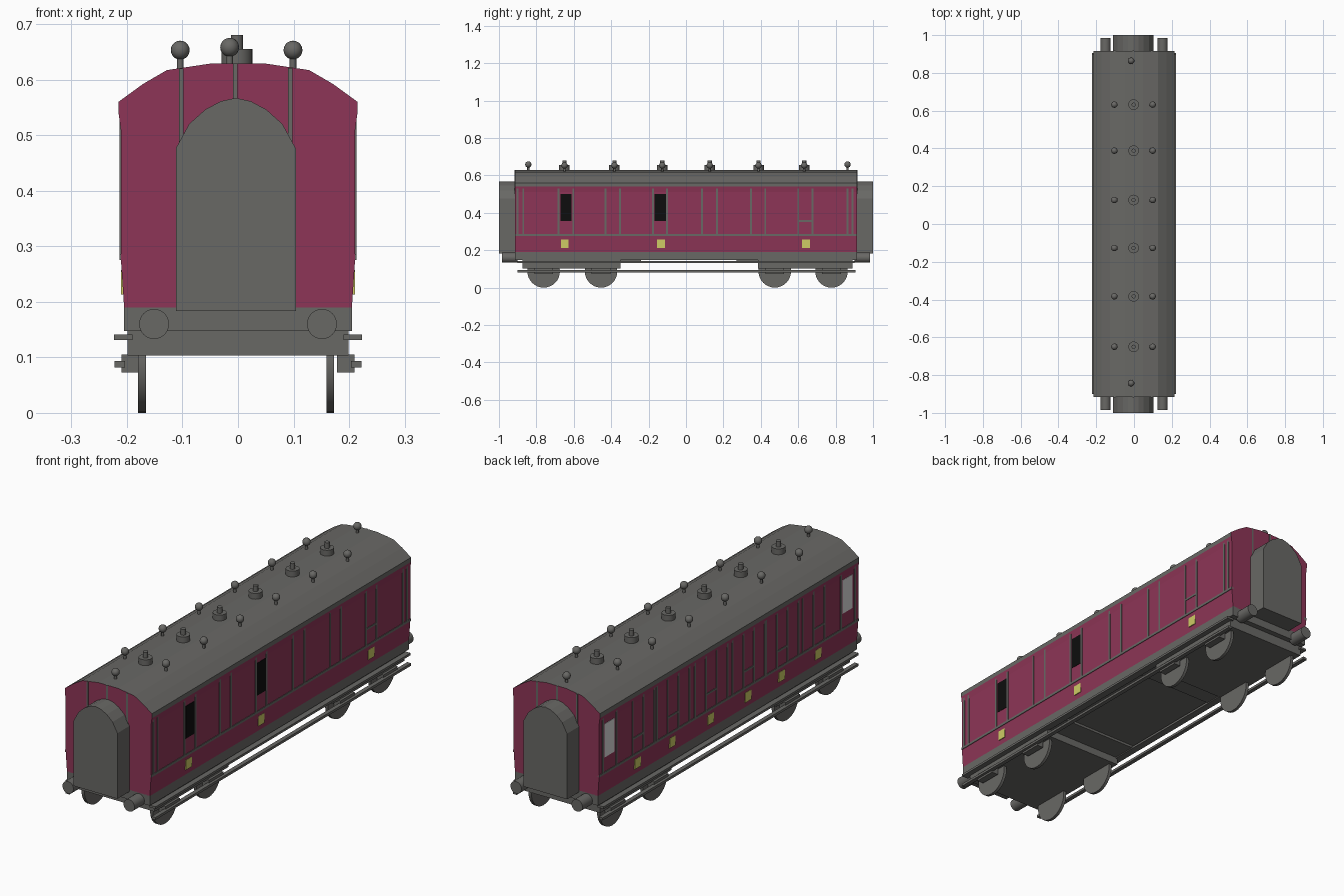
import bpy, bmesh, math
from mathutils import Matrix

if "Cube" in bpy.data.objects:
    bpy.data.objects.remove(bpy.data.objects["Cube"])


def material(name, rgb):
    m = bpy.data.materials.new(name)
    m.diffuse_color = (*rgb, 1)
    m.use_nodes = True
    m.node_tree.nodes["Principled BSDF"].inputs["Base Color"].default_value = m.diffuse_color
    return m


MAROON = material("maroon", (0.27, 0.036, 0.095))
GREY = material("dark_grey", (0.14, 0.138, 0.13))
BLACK = material("black", (0.004, 0.004, 0.004))
YELLOW = material("pale_yellow", (0.62, 0.60, 0.13))
LIGHT = material("light_grey", (0.72, 0.72, 0.72))


def finish(name, bm, *mats):
    bmesh.ops.recalc_face_normals(bm, faces=bm.faces)
    me = bpy.data.meshes.new(name)
    bm.to_mesh(me)
    bm.free()
    for m in mats:
        me.materials.append(m)
    ob = bpy.data.objects.new(name, me)
    bpy.context.collection.objects.link(ob)
    return ob


def add_box(bm, x0, x1, y0, y1, z0, z1):
    mat = Matrix.Translation(((x0 + x1) / 2, (y0 + y1) / 2, (z0 + z1) / 2)) @ \
        Matrix.Diagonal((abs(x1 - x0), abs(y1 - y0), abs(z1 - z0), 1))
    bmesh.ops.create_cube(bm, size=1, matrix=mat)


def boxes(name, mat, items):
    bm = bmesh.new()
    for it in items:
        add_box(bm, *it)
    return finish(name, bm, mat)


def add_cyl(bm, centre, r, depth, axis='Z', n=24):
    rot = {'X': Matrix.Rotation(math.pi / 2, 4, 'Y'),
           'Y': Matrix.Rotation(math.pi / 2, 4, 'X'), 'Z': Matrix()}[axis]
    bmesh.ops.create_cone(bm, cap_ends=True, segments=n, radius1=r, radius2=r,
                          depth=depth, matrix=Matrix.Translation(centre) @ rot)


def add_prism(bm, half, y0, y1, cx=0):
    """Extrude a mirrored half profile (x, z) along y."""
    pts = half + [(-x, z) for x, z in reversed(half) if x > 0]
    f = bm.faces.new([bm.verts.new((x + cx, y0, z)) for x, z in pts])
    new = bmesh.ops.extrude_face_region(bm, geom=[f])["geom"]
    bmesh.ops.translate(bm, vec=(0, y1 - y0, 0),
                        verts=[v for v in new if isinstance(v, bmesh.types.BMVert)])


def smooth(ob):
    bpy.context.view_layer.objects.active = ob
    ob.select_set(True)
    bpy.ops.object.shade_smooth_by_angle(angle=math.radians(40))
    ob.select_set(False)


L = 0.915      # half length of the body

# body shell: maroon sides and ends, grey cornice and roof
bm = bmesh.new()
add_prism(bm, [(0.205, 0.19), (0.211, 0.28), (0.211, 0.51), (0.215, 0.54), (0.215, 0.56),
               (0.171, 0.592), (0.128, 0.617), (0.048, 0.629)], -L, L)
bm.normal_update()
body = finish("carriage_body", bm, MAROON, GREY)
for p in body.data.polygons:
    if abs(p.normal.y) < 0.5 and p.center.z > 0.54:
        p.material_index = 1

# corridor connections at both ends
bm = bmesh.new()
for s in (-1, 1):
    add_prism(bm, [(0.108, 0.183), (0.108, 0.476), (0.084, 0.52), (0.055, 0.546),
                   (0.027, 0.561), (0, 0.567)], s * 0.9, s * 1.0, -0.004)
finish("corridor_connections", bm, GREY)

# underframe, bogies and cross plates
boxes("underframe", GREY, [(-0.205, 0.205, -L, L, 0.147, 0.192)])
boxes("bogie_frames", GREY, [(-0.199, 0.199, -0.874, -0.35, 0.103, 0.147),
                             (-0.199, 0.199, 0.386, 0.89, 0.103, 0.147),
                             (-0.19, 0.19, -0.35, -0.24, 0.136, 0.147),
                             (-0.19, 0.19, 0.27, 0.386, 0.136, 0.147)])

# wheels and axle boxes
WHEEL_Y = (-0.761, -0.454, 0.4745, 0.778)
bm = bmesh.new()
for y in WHEEL_Y:
    for x in (-0.173, 0.166):
        add_cyl(bm, (x, y, 0.087), 0.087, 0.014, 'X', 32)
smooth(finish("wheels", bm, GREY))
boxes("axle_boxes", GREY, [(s * 0.178, s * 0.21, y - 0.05, y + 0.05, 0.073, 0.105)
                           for y in WHEEL_Y for s in (-1, 1)])

# footboards along both sides
boxes("upper_footboards", GREY,
      [(s * 0.19, s * 0.223, -0.9, 0.9, 0.131, 0.141) for s in (-1, 1)])
boxes("lower_footboards", GREY,
      [(s * 0.203, s * 0.222, -0.9, 0.905, 0.082, 0.093) for s in (-1, 1)])

# buffers
bm = bmesh.new()
for s in (-1, 1):
    for x in (-0.151, 0.151):
        add_cyl(bm, (x, s * 0.943, 0.16), 0.027, 0.084, 'Y', 24)
smooth(finish("buffers", bm, GREY))

# raised beading on the ends
boxes("end_beading", GREY, [(x - 0.004, x + 0.004, s * 0.9, s * 0.918, 0.19, z)
                            for s in (-1, 1)
                            for x, z in ((-0.102, 0.62), (-0.005, 0.629), (0.094, 0.621))])


# raised beading on the sides: waist rail, pillars and door rails
def side_beading(name, s, pillars, doors):
    items = [(s * 0.2, s * 0.2135, -L, L, 0.275, 0.286)]
    items += [(s * 0.2, s * 0.2135, y - 0.005, y + 0.005, 0.28, 0.54) for y in pillars]
    items += [(s * 0.2, s * 0.2135, a, b, 0.352, 0.361) for a, b in doors]
    boxes(name, GREY, items)


RIGHT = [(-0.682, -0.603), (-0.43, -0.352), (-0.176, -0.102),
         (0.086, 0.166), (0.348, 0.424), (0.6, 0.676)]
DOORS = [0.641, 0.394, 0.124, -0.14, -0.376, -0.636]
side_beading("right_side_beading", 1,
             [y for p in RIGHT for y in p] + [-0.9, -0.87, 0.863, 0.89], [RIGHT[-1]])
side_beading("left_side_beading", -1,
             [d + k for d in DOORS for k in (-0.115, -0.038, 0.038, 0.115)
              if abs(d + k) < 0.74] + [-0.89, -0.79, 0.795, 0.89],
             [(d - 0.038, d + 0.038) for d in DOORS])

# windows
boxes("right_windows", BLACK, [(0.205, 0.2125, a, b, 0.355, 0.5)
                               for a, b in ((-0.672, -0.612), (-0.168, -0.106))])
boxes("left_windows", LIGHT, [(-0.2125, -0.205, a, b, 0.35, 0.5)
                              for a, b in ((-0.873, -0.803), (0.81, 0.878))])

# yellow door panels
boxes("door_panels", YELLOW,
      [(0.203, 0.2105, y - 0.021, y + 0.021, 0.213, 0.257) for y in (-0.648, -0.134, 0.642)] +
      [(-0.2105, -0.203, y - 0.021, y + 0.021, 0.213, 0.257) for y in DOORS])

# roof ventilators: stepped caps on the centre line, globes on stems beside them
VENT_Y = (-0.65, -0.383, -0.127, 0.127, 0.388, 0.632)
bm = bmesh.new()
for y in VENT_Y:
    add_cyl(bm, (-0.002, y, 0.64), 0.028, 0.03)
    add_cyl(bm, (-0.002, y, 0.665), 0.011, 0.03, n=16)
smooth(finish("roof_vent_caps", bm, GREY))
bm = bmesh.new()
globes = [(x, y, 0.653) for y in VENT_Y for x in (-0.104, 0.099)]
globes += [(-0.015, -0.843, 0.658), (-0.015, 0.864, 0.658)]
for x, y, z in globes:
    add_cyl(bm, (x, y, z - 0.022), 0.006, 0.03, n=12)
    bmesh.ops.create_uvsphere(bm, u_segments=16, v_segments=10, radius=0.017,
                              matrix=Matrix.Translation((x, y, z)))
smooth(finish("roof_globes", bm, GREY))
